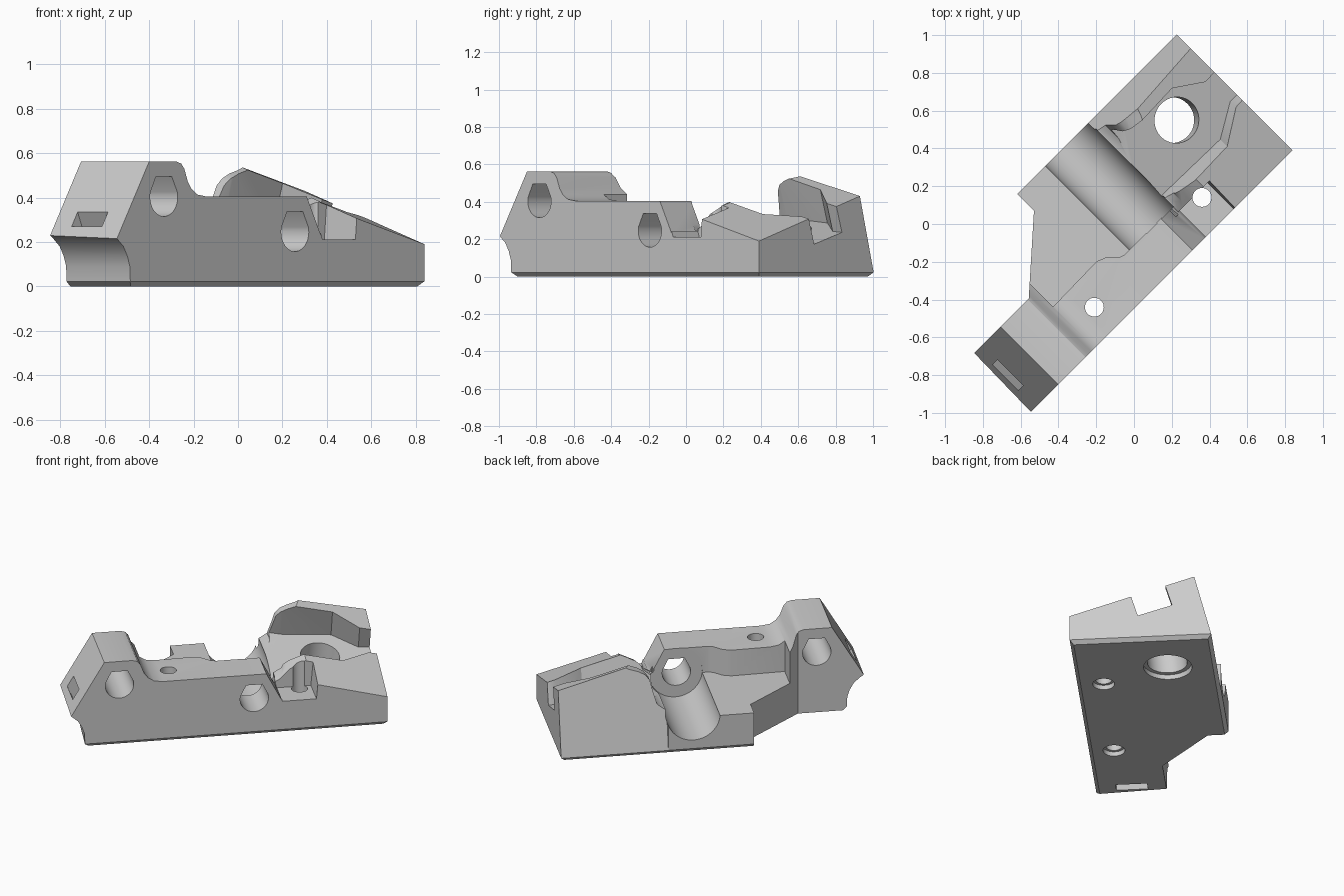
import bpy, bmesh, math
from mathutils import Vector

old = bpy.data.objects.get("Cube")
if old:
    bpy.data.objects.remove(old, do_unlink=True)

grey = bpy.data.materials.new("light_grey_plastic")
grey.use_nodes = True
grey.diffuse_color = (0.6, 0.6, 0.6, 1)
grey.node_tree.nodes["Principled BSDF"].inputs["Base Color"].default_value = (0.6, 0.6, 0.6, 1)

FRONT = -0.318   # front side of the part, across its width
R = math.sqrt(0.5)


def prism(name, outline, axis, lo, hi, warp=None):
    """Extrude an outline along u (length), v (width) or z, then turn it 45 degrees."""
    bm = bmesh.new()
    place = {"u": lambda a, b, c: Vector((c, a, b)),
             "v": lambda a, b, c: Vector((a, c, b)),
             "z": lambda a, b, c: Vector((a, b, c))}[axis]
    rings = [[bm.verts.new(place(a, b, c)) for a, b in outline] for c in (lo, hi)]
    bm.faces.new(rings[0])
    bm.faces.new(rings[1][::-1])
    n = len(outline)
    for i in range(n):
        j = (i + 1) % n
        bm.faces.new((rings[0][i], rings[1][i], rings[1][j], rings[0][j]))
    for vert in bm.verts:
        u, v, z = warp(*vert.co) if warp else vert.co
        vert.co = ((u - v) * R, (u + v) * R, z)
    bmesh.ops.recalc_face_normals(bm, faces=bm.faces)
    mesh = bpy.data.meshes.new(name)
    bm.to_mesh(mesh)
    bm.free()
    obj = bpy.data.objects.new(name, mesh)
    bpy.context.collection.objects.link(obj)
    mesh.materials.append(grey)
    return obj


def circle(cu, cv, r, n=40):
    return [(cu + r * math.cos(math.tau * i / n), cv + r * math.sin(math.tau * i / n))
            for i in range(n)]


def roofed_hole(cu, cz, r=0.088):
    """Round bore with a flat printable roof."""
    arc = [math.radians(165 + 210 * i / 24) for i in range(25)]
    pts = [(cu + r * math.cos(a), cz + r * math.sin(a)) for a in arc]
    return pts + [(cu + 0.05, cz + 0.092), (cu - 0.05, cz + 0.092)]


# Solid block in plan
block = prism("clamp_body",
              [(-1.12, FRONT), (0.87, FRONT), (0.87, 0.55), (-0.325, 0.55),
               (-0.325, 0.424), (-0.672, 0.116), (-1.12, 0.116)], "z", 0, 0.75)

cutters = []


def cut(*args, **kw):
    cutters.append(prism(*args, **kw))


# Side silhouette: sloped end, hump and rail
cut("rail_profile",
    [(-1.3, -0.141), (-0.884, 0.562), (-0.71, 0.562),
     (-0.68, 0.553), (-0.66, 0.53), (-0.637, 0.47), (-0.612, 0.437), (-0.575, 0.413),
     (-0.52, 0.405), (0.12, 0.405), (0.21, 0.23), (0.21, 0.95), (-1.3, 0.95)],
    "v", -0.6, 0.8)

# Hollow under the sloped end, slightly skewed across the width
cut("end_hollow",
    [(-1.35, -0.1), (-0.96, -0.1), (-0.98, 0), (-1.004, 0.022), (-1.007, 0.09),
     (-1.022, 0.135), (-1.048, 0.18), (-1.089, 0.215), (-1.155, 0.26), (-1.35, 0.26)],
    "v", -0.5, 0.3, warp=lambda u, v, z: (u + 0.065 * (v - FRONT), v, z))

# Low floor behind the rail
cut("rear_floor",
    [(-0.613, -0.007), (-0.28, 0), (-0.23, -0.02), (-0.18, -0.07), (-0.15, -0.08),
     (0.2, -0.08), (0.2, 0.75), (-0.613, 0.75)], "z", 0.232, 0.97)

# Sloping top of the bearing block and its rounded inner ends
tilt = lambda u, v, z: (u, v, z + 0.315 * v)
cut("sloped_top", [(0.4, 0.417), (0.97, 0.263), (0.97, 1.1), (0.4, 1.1)],
    "v", -0.6, 0.8, warp=tilt)
cut("front_lobe_round",
    [(0.19, 0.28), (0.24, 0.31), (0.3, 0.37), (0.36, 0.402), (0.46, 0.45),
     (0.46, 1.15), (0.19, 1.15)], "v", -0.13, 0.78, warp=tilt)
cut("rear_lobe_round",
    [(0.185, 0.265), (0.22, 0.272), (0.263, 0.305), (0.285, 0.38), (0.303, 0.455),
     (0.33, 0.487), (0.37, 0.508), (0.43, 0.527), (0.52, 0.58), (0.52, 1.2), (0.185, 1.2)],
    "v", -0.128, 0.77)

# Leaning rear side of the bearing block
cut("rear_lean", [(0.552, 0.01), (0.9, 0.01), (0.9, 0.99), (0.302, 0.99)], "u", 0.206, 1.2)

# Chamfers along the underside
cut("front_chamfer", [(FRONT - 0.03, 0.053), (FRONT - 0.03, -0.03), (FRONT + 0.053, -0.03)],
    "u", -1.4, 1.1)
cut("rear_chamfer", [(0.58, 0.053), (0.58, -0.03), (0.497, -0.03)], "u", -0.45, 1.12)
cut("end_chamfer", [(0.9, 0.053), (0.9, -0.03), (0.817, -0.03)], "v", -0.7, 0.9)

# Round channel across the width
cut("cross_channel", circle(0.05, 0.245, 0.165, 64), "v", -0.083, 0.85)


# Tilted pocket with an outlet through the end
def pocket_warp(u, v, z):
    return u, v - 0.3 * (z - 0.13), z + 0.155 + 0.3 * v + 0.08 * (0.87 - u)


cut("bearing_pocket",
    [(0.18, -0.035), (0.64, -0.045), (0.82, 0.06), (0.97, 0.06), (0.97, 0.27),
     (0.8, 0.27), (0.65, 0.38), (0.34, 0.385), (0.18, 0.42)],
    "z", 0, 0.7, warp=pocket_warp)

# Screw notch in the front side
cut("front_notch", [(0.22, 0.212), (0.43, 0.212), (0.505, 1.05), (0.19, 1.05), (0.19, 0.3)],
    "v", -0.55, -0.12)

# Cross bores
cut("hump_bore", roofed_hole(-0.79, 0.403), "v", -0.57, 0.3)
cut("rail_bore", roofed_hole(0.045, 0.245), "v", -0.58, 0.02)

# Large vertical bore, slightly leaning, flared underneath
lean = lambda u, v, z: (u + 0.1 * (z - 0.3), v - 0.1 * (z - 0.3), z)
cut("large_bore", circle(0.555, 0.223, 0.122, 48), "z", -0.12, 0.85, warp=lean)
cut("large_bore_flare", circle(0.555, 0.223, 0.148, 48), "z", -0.11, 0.03, warp=lean)

# Screw holes with round seats underneath
for i, (u, v) in enumerate([(-0.46, -0.163), (0.354, -0.155)]):
    cut(f"screw_hole_{i}", circle(u, v, 0.05, 32), "z", -0.13, 0.86)
    cut(f"screw_seat_{i}", circle(u, v, 0.067, 32), "z", -0.14, 0.03)

# Slanted strap slot at the low end
slot = lambda z, side: (-0.91 - 0.423 * z + 0.033 * side, z)
cut("strap_slot", [slot(-0.05, -1), slot(-0.05, 1), slot(0.45, 1), slot(0.45, -1)],
    "v", -0.19, 0.003)

# Carve everything out of the block
bpy.context.view_layer.objects.active = block
for cutter in cutters:
    mod = block.modifiers.new(cutter.name, 'BOOLEAN')
    mod.operation = 'DIFFERENCE'
    mod.solver = 'EXACT'
    mod.object = cutter
    cutter.hide_render = True
    bpy.context.view_layer.update()
    bpy.ops.object.modifier_apply(modifier=mod.name)
for cutter in cutters:
    bpy.data.objects.remove(cutter, do_unlink=True)

for obj in bpy.context.selected_objects:
    obj.select_set(False)
block.select_set(True)
bpy.ops.object.shade_smooth_by_angle(angle=math.radians(32))
